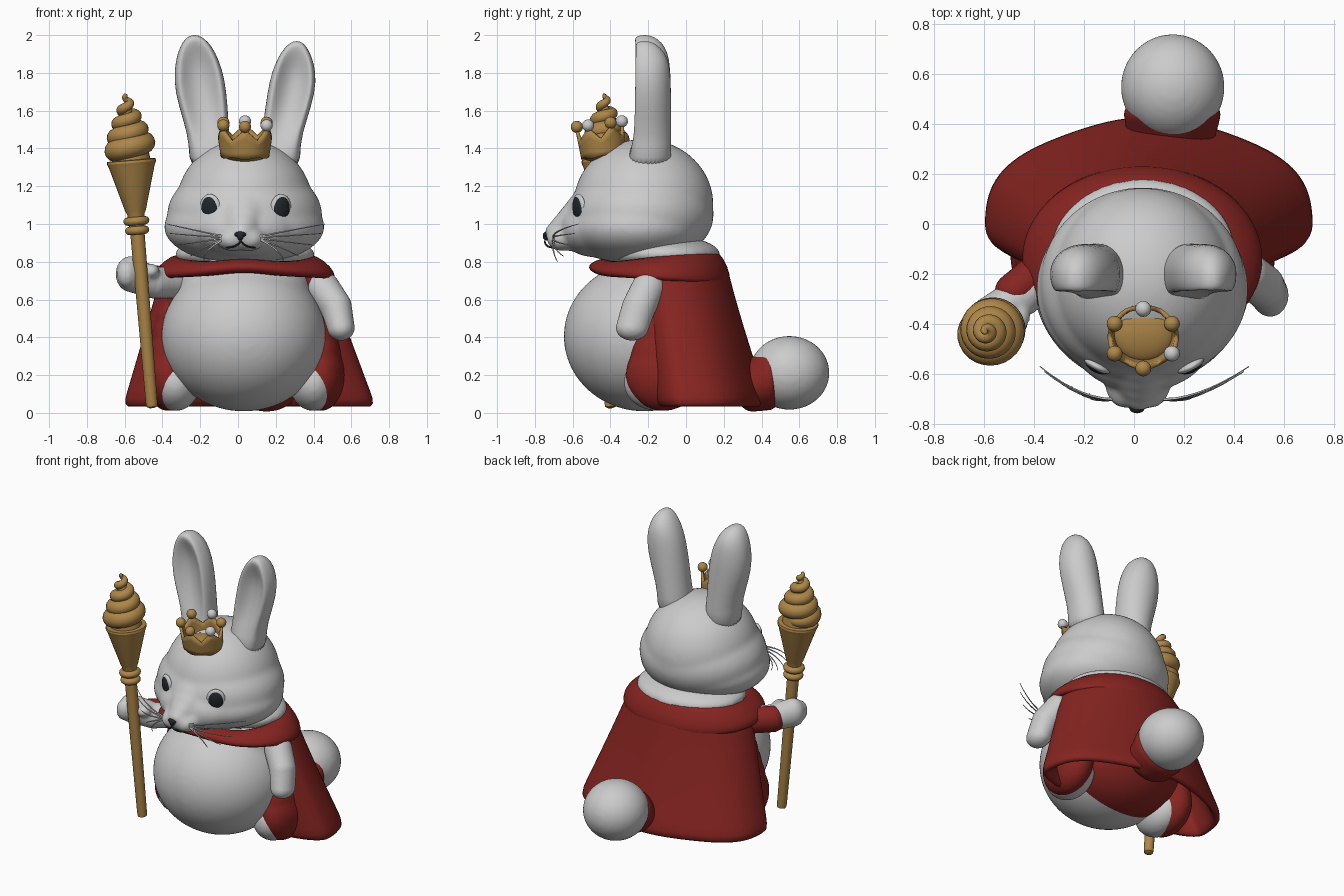
import bpy, bmesh
from math import sin, cos, pi, radians
from mathutils import Vector, Matrix

if "Cube" in bpy.data.objects:
    bpy.data.objects.remove(bpy.data.objects["Cube"])


def material(name, rgb):
    m = bpy.data.materials.new(name)
    m.diffuse_color = (*rgb, 1)
    m.use_nodes = True
    m.node_tree.nodes["Principled BSDF"].inputs["Base Color"].default_value = m.diffuse_color
    return m


RED = material("red_cloth", (0.24, 0.018, 0.015))
GOLD = material("gold", (0.42, 0.24, 0.065))
DARK = material("dark", (0.015, 0.02, 0.025))


def finish(name, bm, mat=None):
    bmesh.ops.recalc_face_normals(bm, faces=bm.faces)
    me = bpy.data.meshes.new(name)
    bm.to_mesh(me)
    bm.free()
    for p in me.polygons:
        p.use_smooth = True
    ob = bpy.data.objects.new(name, me)
    bpy.context.collection.objects.link(ob)
    if mat:
        me.materials.append(mat)
    return ob


def add_ball(bm, loc, r, seg=24):
    m = Matrix.Translation(loc) @ Matrix.Diagonal((*r, 1))
    bmesh.ops.create_uvsphere(bm, u_segments=seg, v_segments=seg // 2 + 2, radius=1, matrix=m)


def ball(name, loc, r, mat=None, seg=24):
    bm = bmesh.new()
    add_ball(bm, loc, r, seg)
    return finish(name, bm, mat)


def blob(name, balls, mat=None, voxel=0.016, smooth=6):
    """Ellipsoids fused into one soft form."""
    bm = bmesh.new()
    for loc, r in balls:
        add_ball(bm, loc, r, 64)
    ob = finish(name, bm, mat)
    rm = ob.modifiers.new("fuse", "REMESH")
    rm.mode, rm.voxel_size, rm.use_smooth_shade = "VOXEL", voxel, True
    sm = ob.modifiers.new("soften", "SMOOTH")
    sm.factor, sm.iterations = 0.5, smooth
    return ob


def chain(*balls, n=4):
    """Extra balls between the given ones, for an even limb."""
    out = []
    for (p, r), (q, s) in zip(balls, balls[1:]):
        for i in range(n + 1):
            out.append((Vector(p).lerp(q, i / n), Vector(r).lerp(s, i / n)))
    return out


def loft(name, rings, mat=None, closed=True, caps=True, loop=False, subsurf=0, thick=0):
    bm = bmesh.new()
    vs = [[bm.verts.new(p) for p in ring] for ring in rings]
    n = len(vs[0])
    for i in range(len(vs) if loop else len(vs) - 1):
        a, b = vs[i], vs[(i + 1) % len(vs)]
        for j in range(n if closed else n - 1):
            k = (j + 1) % n
            bm.faces.new((a[j], a[k], b[k], b[j]))
    if caps and closed and not loop:
        bm.faces.new(vs[0])
        bm.faces.new(vs[-1])
    ob = finish(name, bm, mat)
    if thick:
        s = ob.modifiers.new("thickness", "SOLIDIFY")
        s.thickness, s.offset = thick, 0
    if subsurf:
        s = ob.modifiers.new("smooth", "SUBSURF")
        s.levels = s.render_levels = subsurf
    return ob


def circle(r, z, n=32):
    return [(r * cos(2 * pi * i / n), r * sin(2 * pi * i / n), z) for i in range(n)]


def tube(name, path, radii, mat=None, n=8):
    rings = []
    for i, p in enumerate(path):
        t = (Vector(path[min(i + 1, len(path) - 1)]) - Vector(path[max(i - 1, 0)]))
        q = t.to_track_quat("Z", "Y")
        rings.append([Vector(p) + q @ Vector(c) for c in circle(radii[i], 0, n)])
    return loft(name, rings, mat)


def bezier(a, b, c, n=8):
    a, b, c = Vector(a), Vector(b), Vector(c)
    return [a * (1 - t) ** 2 + b * 2 * t * (1 - t) + c * t * t for t in [i / n for i in range(n + 1)]]


# Body, legs and the robe at the back and sides
blob("body", [((0.03, -0.22, 0.405), (0.435, 0.427, 0.397)), ((0.03, -0.15, 0.64), (0.36, 0.32, 0.28))], smooth=8)
blob("robe_back", [((0.03, -0.13, 0.37), (0.42, 0.36, 0.35))], RED)
for side, cx in ((-1, -0.33), (1, 0.40)):
    blob("leg", [((cx, -0.15, 0.16), (0.13, 0.18, 0.15))])
    blob("robe_side", chain(((cx + side * 0.04, -0.12, 0.2), (0.125, 0.2, 0.19)),
                            ((cx + side * 0.02, -0.08, 0.60), (0.08, 0.13, 0.1))), RED)

# Head
blob("head", [((0.035, -0.225, 1.105), (0.36, 0.37, 0.345)), ((0.035, -0.24, 1.05), (0.41, 0.387, 0.27)),
              ((0.033, -0.26, 0.985), (0.425, 0.375, 0.2)), ((0.03, -0.49, 0.975), (0.27, 0.18, 0.15)),
              *chain(((0.03, -0.49, 1.10), (0.16, 0.12, 0.12)), ((0.02, -0.66, 0.96), (0.07, 0.09, 0.055))),
              ((-0.03, -0.65, 0.92), (0.085, 0.09, 0.065)), ((0.06, -0.65, 0.92), (0.085, 0.09, 0.065))],
     voxel=0.014, smooth=16)
blob("neck", [((0.036, -0.115, 0.84), (0.37, 0.295, 0.1))])


# Ears: lofted, hollowed at the front
def ear(name, sections):
    rings = []
    for z, cx, w, d, cy, dent in sections:
        ring = []
        for i in range(32):
            a = 2 * pi * i / 32
            c, s = cos(a), sin(a)
            y = cy + d * (s if s > 0 else -abs(s) ** 0.75)
            if s < 0 and abs(c) < 0.8:
                y += dent * d * 1.1 * (1 - (c / 0.8) ** 2)
            ring.append((cx + w * c, y, z))
        rings.append(ring)
    loft(name, rings, subsurf=1)


ear("left_ear", [(1.28, -0.14, 0.125, 0.13, -0.2, 0), (1.42, -0.15, 0.105, 0.118, -0.197, 0.2),
                 (1.55, -0.17, 0.12, 0.118, -0.197, 0.6), (1.7, -0.198, 0.138, 0.118, -0.197, 0.75),
                 (1.82, -0.21, 0.128, 0.115, -0.197, 0.75), (1.91, -0.22, 0.1, 0.105, -0.2, 0.5),
                 (1.965, -0.225, 0.068, 0.08, -0.21, 0.2), (1.992, -0.23, 0.035, 0.05, -0.22, 0),
                 (2.0, -0.23, 0.012, 0.015, -0.22, 0)])
ear("right_ear", [(1.28, 0.215, 0.125, 0.13, -0.2, 0), (1.42, 0.222, 0.102, 0.118, -0.197, 0.2),
                  (1.55, 0.25, 0.115, 0.118, -0.197, 0.6), (1.7, 0.283, 0.127, 0.118, -0.197, 0.75),
                  (1.8, 0.295, 0.118, 0.115, -0.197, 0.75), (1.88, 0.302, 0.092, 0.105, -0.2, 0.5),
                  (1.935, 0.307, 0.06, 0.075, -0.21, 0.2), (1.962, 0.31, 0.03, 0.045, -0.22, 0),
                  (1.968, 0.31, 0.01, 0.012, -0.22, 0)])

# Face
for side, x in ((-1, -0.145), (1, 0.225)):
    lid = ball("eye_rim", (0, 0, 0), (0.062, 0.024, 0.08))
    eye = ball("eye", (0, -0.008, 0), (0.05, 0.024, 0.068), DARK)
    for o in (lid, eye):
        o.location = (x, -0.562, 1.08)
        o.rotation_euler = (radians(8), 0, side * radians(28))
    tube("mouth", bezier((0.015, -0.748, 0.91), (0.015 + side * 0.02, -0.745, 0.875),
                         (0.015 + side * 0.075, -0.7, 0.875)), [0.005] * 9, DARK, 6)
    for dx, y, z in ((0.44, -0.57, 1.0), (0.42, -0.59, 0.95), (0.37, -0.62, 0.89),
                     (0.30, -0.65, 0.83), (0.22, -0.68, 0.80)):
        tip = 0.02 + side * dx * (1 if side > 0 else 0.9)
        p = bezier((0.02 + side * 0.07, -0.7, 0.93), (0.02 + side * 0.22, -0.715, 0.5 * z + 0.46),
                   (tip, y, z))
        tube("whisker", p, [0.006 - 0.0005 * i for i in range(9)], None, 6)
blob("nose", [((0.012, -0.735, 0.945), (0.032, 0.022, 0.016)),
              ((0.012, -0.738, 0.932), (0.016, 0.02, 0.02))], DARK, 0.004, 3)

# Arms and sleeves
blob("right_arm", chain(((0.45, -0.2, 0.66), (0.09, 0.09, 0.09)), ((0.52, -0.25, 0.56), (0.083, 0.09, 0.09)),
                        ((0.545, -0.285, 0.45), (0.074, 0.088, 0.068))), None, 0.011, 8)
blob("left_arm", chain(((-0.35, -0.2, 0.69), (0.09, 0.085, 0.085)), ((-0.45, -0.29, 0.69), (0.085, 0.08, 0.085)),
                       ((-0.57, -0.36, 0.735), (0.078, 0.075, 0.095)))
     + [((-0.59, -0.405, 0.735), (0.05, 0.05, 0.07)), ((-0.46, -0.365, 0.75), (0.045, 0.06, 0.04))], None, 0.011, 6)
blob("left_sleeve", chain(((-0.36, -0.18, 0.69), (0.09, 0.08, 0.085)), ((-0.48, -0.27, 0.70), (0.08, 0.075, 0.088))), RED)

# Cape: flaring sheet, edges curling inwards at the front
rows = []
for i in range(10):
    t = i / 9
    z = 0.78 * (1 - t) + 0.03 * t
    row = []
    for j in range(37):
        a = radians(-42 + 264 * j / 36)
        curl = max(0, abs(j - 18) - 13) / 5
        k = 1 - 0.2 * t * curl ** 1.5 + 0.018 * t * cos(6 * (a - pi / 2))
        rx, ry = 0.40 + 0.255 * t ** 1.05, 0.31 + 0.10 * t ** 1.3
        y = -0.12 + 0.12 * t + ry * k * sin(a) * (1 if sin(a) > 0 else 0.6)
        row.append((0.03 + 0.03 * t + rx * k * cos(a), y, z))
    rows.append(row)
loft("cape", rows, RED, closed=False, thick=0.055, subsurf=1)

# Collar: tilted band around the neck
rings = []
for r, rz, z0, slope in ((0.31, 0.25, 0.75, 0.1), (0.33, 0.265, 0.835, 0.15), (0.39, 0.31, 0.83, 0.1),
                         (0.46, 0.365, 0.775, 0.0), (0.49, 0.38, 0.72, -0.08),
                         (0.465, 0.36, 0.695, -0.08), (0.40, 0.31, 0.72, 0)):
    ring = []
    for i in range(48):
        a = 2 * pi * i / 48
        y = rz * sin(a)
        dip = max(0, -sin(a)) ** 12
        ring.append((0.033 + r * cos(a), -0.14 + y, z0 + slope * y + 0.02 * dip))
    rings.append(ring)
loft("collar", rings, RED, loop=True, subsurf=1)

# Tail
blob("tail", [((0.155, 0.547, 0.212), (0.207, 0.212, 0.195))], smooth=3)
blob("tail_base", chain(((0.15, 0.35, 0.14), (0.175, 0.09, 0.135)), ((0.153, 0.44, 0.185), (0.197, 0.08, 0.172))), RED)

# Sceptre: turned shaft and cone, with a spiral swirl on top
foot, top = Vector((-0.455, -0.40, 0.025)), Vector((-0.595, -0.43, 1.70))
profile = [(0.012, 0), (0.028, 0.008), (0.031, 0.03), (0.038, 0.93), (0.045, 1.03), (0.055, 1.05),
           (0.12, 1.28), (0.13, 1.305), (0.128, 1.318), (0.10, 1.32), (0.09, 1.42), (0.01, 1.62)]
shaft = loft("sceptre", [circle(r, z) for r, z in profile], GOLD)
parts = [shaft]
for r, z in ((0.042, 0.945), (0.047, 0.995)):
    ring = [circle(r + 0.022 * cos(2 * pi * k / 12), z + 0.022 * sin(2 * pi * k / 12)) for k in range(12)]
    parts.append(loft("sceptre_ring", ring, GOLD, loop=True))
path, radii = [], []
for i in range(131):
    t = i / 130
    a = 2 * pi * 4.4 * t + 1.5
    r = 0.094 * (1 - t) ** 0.85 * min(1, 0.7 + t / 0.3)
    path.append((r * cos(a), r * sin(a), 1.352 + 0.315 * t))
    radii.append((0.052 * (1 - t) ** 0.8 + 0.010) * min(1, 0.45 + t / 0.12))
parts.append(tube("swirl", path, radii, GOLD, 14))
for o in parts:
    o.location = foot
    o.rotation_euler = Vector((0, 0, 1)).rotation_difference(top - foot).to_euler()


# Crown: zigzag band, floor and bead tips
def crown_ring(height):
    pts = []
    for i in range(48):
        a = 2 * pi * i / 48 - pi / 2
        z = height * (0.14 - 0.06 * (1 - abs((i % 8) - 4) / 4))
        z = height * (0.14 - 0.06 * (1 - abs((i % 8) / 4 - 1))) if height > 0 else z
        r = 0.122 + 0.012 * height
        pts.append((r * cos(a), 0.9 * r * sin(a), z))
    return pts


crown = [loft("crown", [crown_ring(h) for h in (-0.15, 0.12, 0.3, 0.65, 1)], GOLD, caps=False, thick=0.018),
         ball("crown_floor", (0, 0, 0.0), (0.125, 0.112, 0.045), GOLD)]
for k in range(6):
    a = k * pi / 3 - pi / 2
    crown.append(ball("crown_bead", (0.132 * cos(a), 0.12 * sin(a), 0.155), (0.032,) * 3,
                      None if k in (1, 3) else GOLD, 16))
for o in crown:
    o.location = (0.037, -0.44, 1.375)
    o.rotation_euler.x = radians(7)

# Keep the crisp edges of the metal parts
bpy.ops.object.select_all(action="DESELECT")
for o in (shaft, crown[0]):
    o.select_set(True)
    bpy.context.view_layer.objects.active = o
bpy.ops.object.shade_smooth_by_angle()
